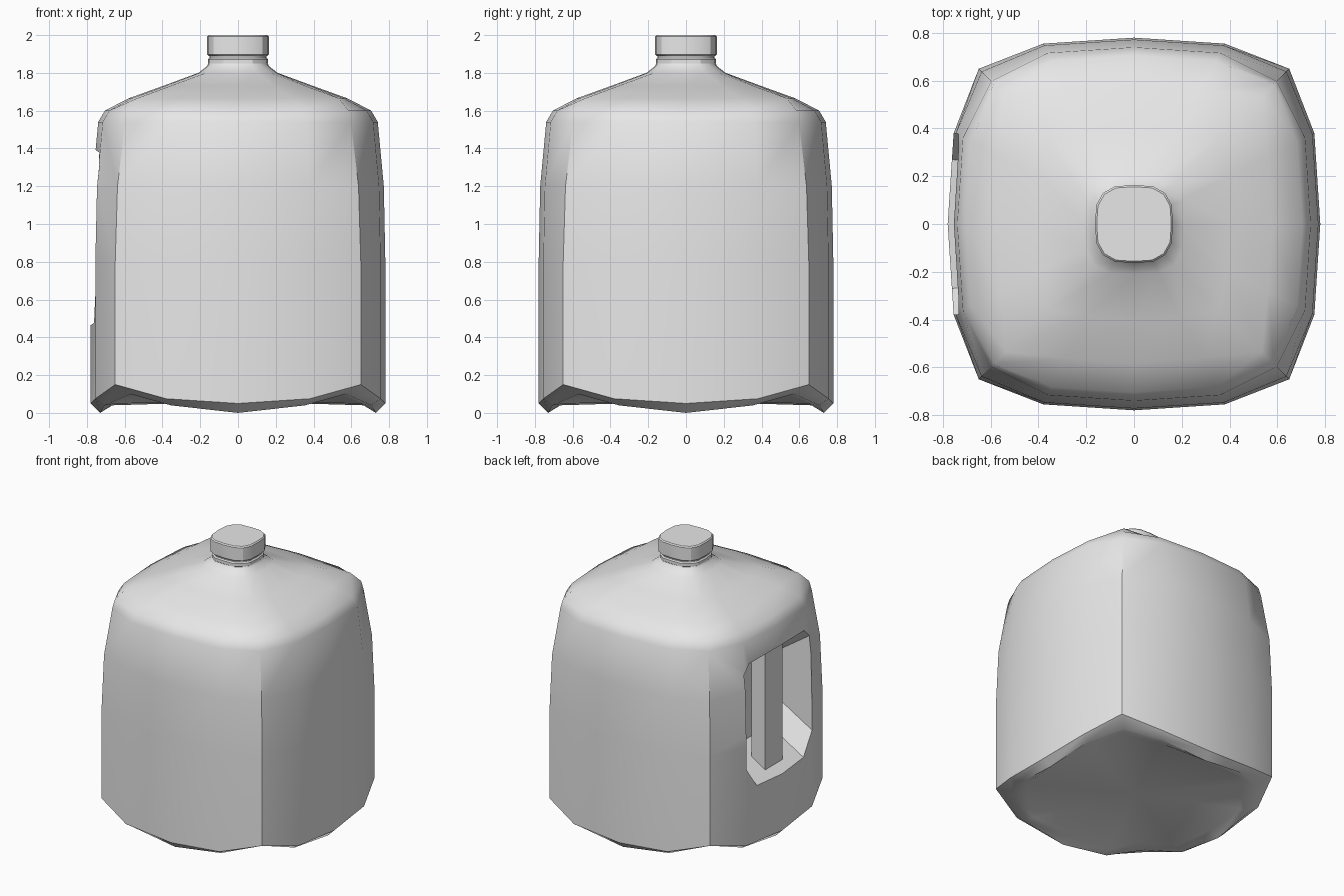
import bpy, bmesh, math

if "Cube" in bpy.data.objects:
    bpy.data.objects.remove(bpy.data.objects["Cube"])

grey = bpy.data.materials.new("pale grey plastic")
grey.diffuse_color = (0.8, 0.8, 0.8, 1)
grey.use_nodes = True
grey.node_tree.nodes["Principled BSDF"].inputs["Base Color"].default_value = grey.diffuse_color


def ring(mid, corner, z, zq=None, zc=None):
    """Sixteen-point rounded square; middle, quarter and corner heights may differ."""
    zq = z if zq is None else zq
    zc = z if zc is None else zc
    a, b = mid * 0.487, mid * 0.968
    pts = []
    for k in range(4):
        co, si = round(math.cos(k * math.pi / 2)), round(math.sin(k * math.pi / 2))
        for x, y, h in ((mid, 0, z), (b, a, zq), (corner, corner, zc), (a, b, zq)):
            pts.append((x * co - y * si, x * si + y * co, h))
    return pts


def loft(name, rings, fan_z=None):
    """Skin a stack of rings; the first end may be a fan, others are flat caps."""
    bm = bmesh.new()
    loops = [[bm.verts.new(p) for p in r] for r in rings]
    n = len(loops[0])
    for lo, hi in zip(loops, loops[1:]):
        for i in range(n):
            j = (i + 1) % n
            bm.faces.new((lo[i], lo[j], hi[j], hi[i]))
    if fan_z is None:
        bm.faces.new(loops[0][::-1])
    else:
        c = bm.verts.new((0, 0, fan_z))
        for i in range(n):
            bm.faces.new((c, loops[0][(i + 1) % n], loops[0][i]))
    bm.faces.new(loops[-1])
    bmesh.ops.recalc_face_normals(bm, faces=bm.faces)
    me = bpy.data.meshes.new(name)
    bm.to_mesh(me)
    bm.free()
    ob = bpy.data.objects.new(name, me)
    bpy.context.collection.objects.link(ob)
    me.materials.append(grey)
    return ob


def smooth(ob, angle):
    bpy.ops.object.select_all(action='DESELECT')
    ob.select_set(True)
    bpy.context.view_layer.objects.active = ob
    bpy.ops.object.shade_smooth_by_angle(angle=math.radians(angle))


# Body: recessed base, chamfered foot, tapering walls, shoulder and neck
body = loft("jug_body", [
    ring(0.67, 0.51, 0.04, 0.05, 0.11),
    ring(0.73, 0.57, 0.0, 0.04, 0.10),
    ring(0.78, 0.65, 0.05, 0.075, 0.15),
    ring(0.78, 0.65, 0.80),
    ring(0.772, 0.638, 1.20),
    ring(0.74, 0.598, 1.54),
    ring(0.705, 0.586, 1.60),
    ring(0.58, 0.535, 1.665),
    ring(0.40, 0.36, 1.73),
    ring(0.21, 0.17, 1.80),
    ring(0.165, 0.128, 1.835),
    ring(0.15, 0.115, 1.86),
    ring(0.15, 0.115, 1.90),
], fan_z=0.06)

# Recess in the left wall: a chamfered opening that narrows inwards
def opening(x, w, lo, hi):
    half = [(w - 0.11, lo), (w, lo + 0.15), (w, hi - 0.06), (w - 0.06, hi)]
    return [(x, y, z) for y, z in half] + [(x, -y, z) for y, z in reversed(half)]


cutter = loft("recess_cutter", [opening(-0.9, 0.39, 0.385, 1.49),
                                opening(-0.5, 0.36, 0.65, 1.22)])
mod = body.modifiers.new("recess", 'BOOLEAN')
mod.operation = 'DIFFERENCE'
mod.solver = 'EXACT'
mod.object = cutter
bpy.ops.object.select_all(action='DESELECT')
body.select_set(True)
bpy.context.view_layer.objects.active = body
bpy.ops.object.modifier_apply(modifier=mod.name)
bpy.data.objects.remove(cutter)
smooth(body, 40)

# Handle bar standing in the recess
def bar(z):
    return [(-0.71, -0.1, z), (-0.60, -0.1, z), (-0.60, 0.1, z), (-0.71, 0.1, z)]


loft("handle_bar", [bar(0.50), bar(1.38)])

# Neck flange and screw cap
flange = loft("neck_flange", [ring(0.15, 0.115, 1.842), ring(0.158, 0.122, 1.85),
                              ring(0.158, 0.122, 1.872), ring(0.15, 0.115, 1.88)])
smooth(flange, 30)
cap = loft("cap", [ring(0.155, 0.122, 1.89), ring(0.163, 0.13, 1.898),
                   ring(0.163, 0.13, 1.992), ring(0.156, 0.124, 2.0)])
smooth(cap, 30)
